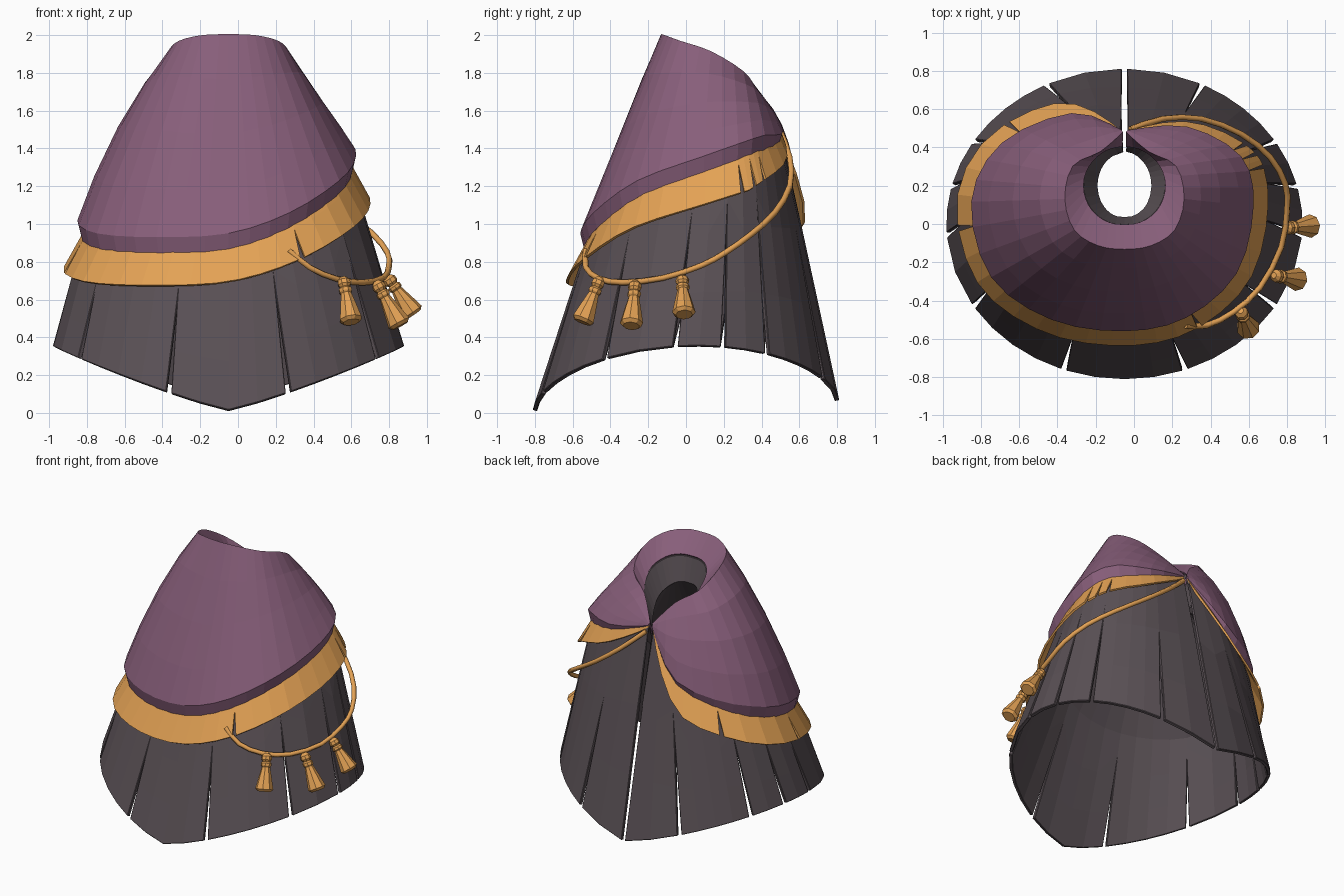
import bpy, bmesh
from math import sin, cos, pi, radians, hypot
from mathutils import Vector

old = bpy.data.objects.get("Cube")
if old:
    bpy.data.objects.remove(old, do_unlink=True)


def material(name, colour):
    m = bpy.data.materials.new(name)
    m.use_nodes = True
    m.diffuse_color = (*colour, 1)
    m.node_tree.nodes["Principled BSDF"].inputs["Base Color"].default_value = (*colour, 1)
    return m


PURPLE = material("plum cloth", (0.245, 0.113, 0.195))
GOLD = material("gold trim", (0.77, 0.36, 0.09))
GREY = material("charcoal cloth", (0.10, 0.08, 0.09))

CX, CY = -0.05, 0.1      # axis of the garment
START, END = 0.8, 359.2  # edges of the back opening, in degrees

# Lower edge of the mantle, every 30 degrees from the back by way of -x
HEM = [(-.063, .48, 1.54), (-.32, .57, 1.21), (-.68, .42, 1.04), (-.84, .12, .94),
       (-.74, -.27, .87), (-.43, -.49, .85), (-.05, -.55, .87), (.27, -.48, .98),
       (.53, -.25, 1.15), (.615, .1, 1.28), (.55, .35, 1.37), (.27, .5, 1.43),
       (-.037, .48, 1.54)]
# Neck ridge, one half (mirrored below)
HALF = [(.013, .48, 1.55), (.13, .38, 1.7), (.27, .3, 1.8), (.31, .13, 1.905),
        (.26, -.03, 1.96), (.14, -.11, 1.99), (0, -.13, 1.995)]
RIDGE = ([(CX - x, y, z) for x, y, z in HALF]
         + [(CX + x, y, z) for x, y, z in HALF[-2::-1]])


def on_ring(ring, a):
    """Smooth point on a ring of control points at angle a."""
    t = max(0, min(a / 30, len(ring) - 1))
    i = min(int(t), len(ring) - 2)
    f = t - i
    p = [Vector(ring[max(0, min(k, len(ring) - 1))]) for k in range(i - 1, i + 3)]
    m1, m2 = (p[2] - p[0]) / 2, (p[3] - p[1]) / 2
    return (p[1] * (2 * f**3 - 3 * f**2 + 1) + m1 * (f**3 - 2 * f**2 + f)
            + p[2] * (3 * f**2 - 2 * f**3) + m2 * (f**3 - f**2))


def fade(a, left=25, right=25):
    return min(1, (a - START) / left, (END - a) / right)


def offset_hem(a, out, up):
    p = on_ring(HEM, a)
    r = Vector((p.x - CX, p.y - CY, 0)).normalized()
    return p + r * out + Vector((0, 0, up))


def collar(a, rx, ry, drop):
    """Oval inside the neck ridge, a fixed drop below it."""
    s = sin(radians(a))
    x = rx * s + (.013 if a < 180 else -.013) * (1 - abs(s))
    if a == 180:
        x = 0
    return Vector((CX - x, .2 + ry * cos(radians(a)), on_ring(RIDGE, a).z - drop))


def finish(bm, name, mat):
    me = bpy.data.meshes.new(name)
    bm.to_mesh(me)
    bm.free()
    me.materials.append(mat)
    ob = bpy.data.objects.new(name, me)
    bpy.context.collection.objects.link(ob)
    return ob


def cloth(name, mat, point, rows, cuts=(), gap=0, apex=0, thick=.02):
    """Open wrap of cloth whose lower edge is split by V-shaped cuts."""
    bm = bmesh.new()
    edges = [START, *cuts, END]
    for a, b in zip(edges, edges[1:]):
        n = max(2, 2 * round((b - a) / 20))
        grid = []
        for v in rows:
            w = gap * max(0, (v - apex) / (1 - apex))
            lo = a + (w if a != START else 0)
            hi = b - (w if b != END else 0)
            angles = [lo + (hi - lo) * i / n for i in range(n + 1)]
            grid.append([bm.verts.new(point(q, v)) for q in angles])
        for r, s in zip(grid, grid[1:]):
            for i in range(n):
                bm.faces.new((r[i], s[i], s[i + 1], r[i + 1]))
    bmesh.ops.remove_doubles(bm, verts=bm.verts, dist=.0005)
    ob = finish(bm, name, mat)
    solid = ob.modifiers.new("thickness", 'SOLIDIFY')
    solid.thickness = thick
    solid.offset = 0
    return ob


# Skirt: throat lining, hidden cone, then slit panels
def skirt_point(a, v):
    if v == -2:
        return collar(a, .225, .215, .13)
    if v == -1:
        return collar(a, .15, .175, .3)
    waist = offset_hem(a, -.03 * fade(a), 0)
    q = radians(a)
    low = Vector((CX - .92 * sin(q), .8 * cos(q),
                  .012 + .315 * abs(sin(q))**1.15 + .025 * (1 + cos(q))))
    return waist.lerp(low, v)


side_cuts = [26, 58, 76, 94, 122, 160]
skirt = cloth("skirt", GREY, skirt_point, [-2, -1, 0, .37, .7, 1],
              side_cuts + [360 - c for c in reversed(side_cuts)], .85, .37, .024)
bevel = skirt.modifiers.new("soft edges", 'BEVEL')
bevel.width = .008
bevel.segments = 1
bevel.limit_method = 'ANGLE'
bevel.angle_limit = radians(60)


# Mantle: turned-in collar, ridge, draped body, tucked-under hem
def mantle_point(a, v):
    if v < 0:
        return collar(a, .22, .21, .125)
    if v == 1:
        return offset_hem(a, -.02 * fade(a), 0)
    top = on_ring(RIDGE, a)
    fold = offset_hem(a, 0, .08 * fade(a, 70, 50))
    t = v / .9
    p = top.lerp(fold, t)
    q = radians(a)
    bulge = (.075 + .035 * cos(q) if a < 180 else .012 + .02 * cos(q)) * fade(a, 50, 50)
    side = min(1, abs(sin(q)) * 1.6 + max(0, cos(q)))
    r = Vector((p.x - CX, p.y - CY, 0))
    r = r / max(.01, hypot(r.x, r.y))
    return p + (r * .35 + Vector((0, 0, .65))) * bulge * side * 4 * t * (1 - t)


cloth("mantle", PURPLE, mantle_point, [-1, 0, .2, .45, .7, .9, 1])


# Gold band flaring out from below the mantle, with torn notches
def band_point(a, v):
    f = fade(a, 35, 65)
    return offset_hem(a, (-.028 + .108 * v) * f, (.015 - .18 * v) * f - .012 * v)


cloth("gold_band", GOLD, band_point, [0, .2, 1],
      [52, 100, 213, 290, 298, 305], 1.0, .2, .014)

# Hanging cord
CORD = [(.27, -.53, .86), (.38, -.53, .77), (.52, -.46, .71), (.66, -.33, .69),
        (.77, -.12, .715), (.8, .08, .78), (.79, .21, .85), (.71, .35, .95),
        (.56, .47, 1.06), (.35, .55, 1.2), (.15, .55, 1.35), (-.02, .495, 1.5)]
curve = bpy.data.curves.new("cord", 'CURVE')
curve.dimensions = '3D'
curve.bevel_depth = .016
curve.bevel_resolution = 1
curve.use_fill_caps = True
line = curve.splines.new('POLY')
steps = 2 * (len(CORD) - 1)
line.points.add(steps)
for i, pt in enumerate(line.points):
    pt.co = (*on_ring(CORD, 15 * i), 1)
curve.materials.append(GOLD)
bpy.context.collection.objects.link(bpy.data.objects.new("cord", curve))

# Tassels: (radius, fraction of length) turned about a leaning axis
PROFILE = [(.016, -.08), (.034, 0), (.036, .1), (.026, .16), (.036, .2), (.036, .27),
           (.029, .31), (.045, .6), (.062, .93), (.045, 1)]


def tassel(name, top, bottom, sides=8):
    top, bottom = Vector(top), Vector(bottom)
    axis = bottom - top
    turn = axis.to_track_quat('Z', 'Y')
    bm = bmesh.new()
    rings = []
    for r, t in PROFILE:
        rings.append([bm.verts.new(top + axis * t + turn @ Vector(
            (r * cos(2 * pi * k / sides), r * sin(2 * pi * k / sides), 0)))
            for k in range(sides)])
    for lo, hi in zip(rings, rings[1:]):
        for k in range(sides):
            j = (k + 1) % sides
            bm.faces.new((lo[k], lo[j], hi[j], hi[k]))
    bm.faces.new(rings[0])
    bm.faces.new(rings[-1])
    bmesh.ops.recalc_face_normals(bm, faces=bm.faces)
    finish(bm, name, GOLD)


tassel("front_tassel", (.56, -.46, .7), (.6, -.55, .48))
tassel("middle_tassel", (.74, -.27, .68), (.86, -.29, .46))
tassel("side_tassel", (.8, -.02, .71), (.93, -.01, .52))
